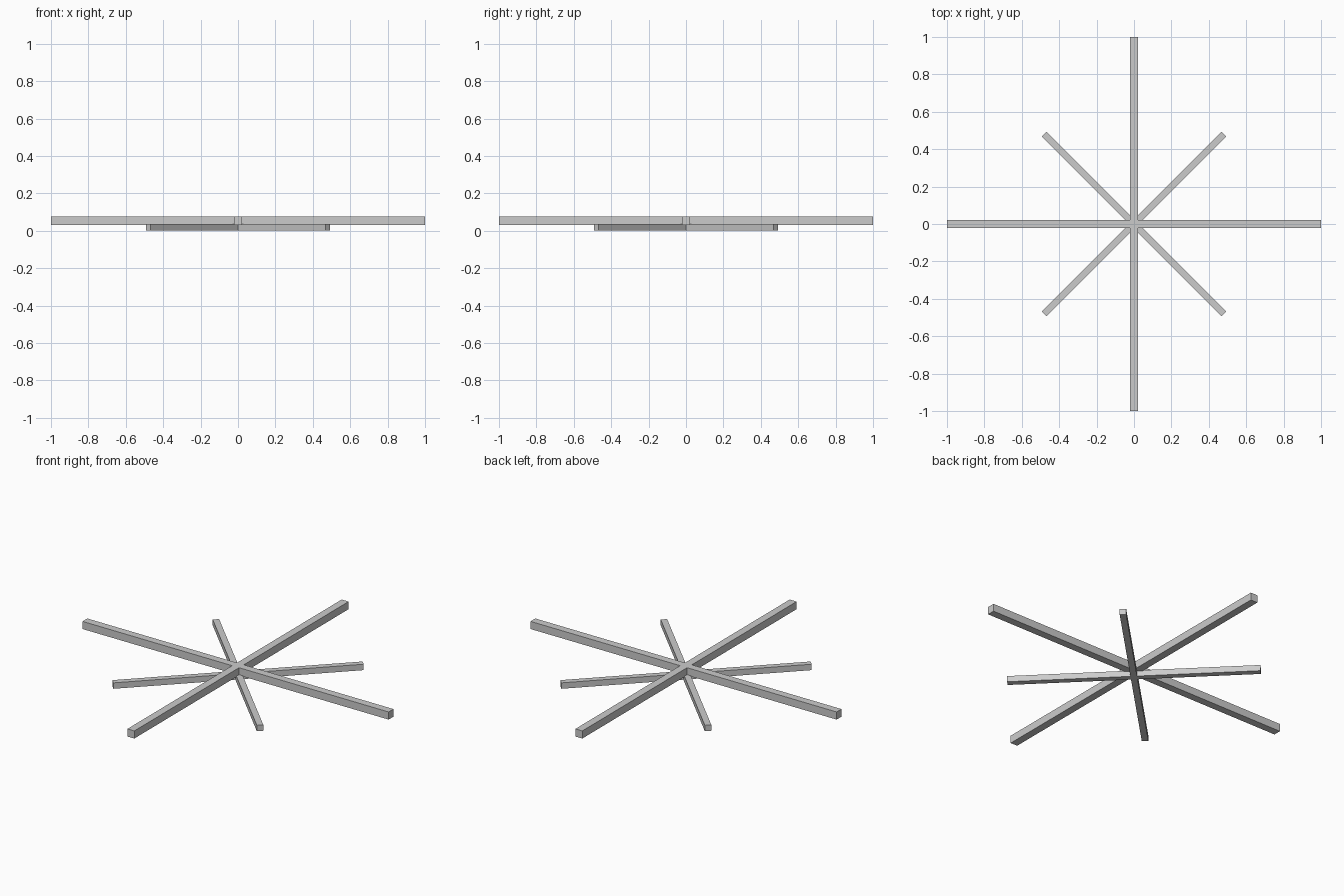
import bpy
from math import pi

cube = bpy.data.objects.get("Cube")
if cube:
    bpy.data.objects.remove(cube, do_unlink=True)

GREY = (0.6, 0.6, 0.6, 1)
grey = bpy.data.materials.new("light grey")
grey.use_nodes = True
grey.diffuse_color = GREY
grey.node_tree.nodes["Principled BSDF"].inputs["Base Color"].default_value = GREY


def beam(name, length, side, bottom, angle):
    """Square beam centred on the vertical axis, turned about it."""
    bpy.ops.mesh.primitive_cube_add(size=1, location=(0, 0, bottom + side / 2),
                                    rotation=(0, 0, angle))
    obj = bpy.context.object
    obj.name = name
    obj.scale = (length, side, side)
    bpy.ops.object.transform_apply(location=False, rotation=False, scale=True)
    obj.data.materials.append(grey)


# Upper cross of long beams
beam("long_beam_across", 2, 0.045, 0.031, 0)
beam("long_beam_deep", 2, 0.045, 0.031, pi / 2)

# Lower diagonal cross of short beams
beam("short_beam_rising", 1.36, 0.035, 0, pi / 4)
beam("short_beam_falling", 1.36, 0.035, 0, -pi / 4)
